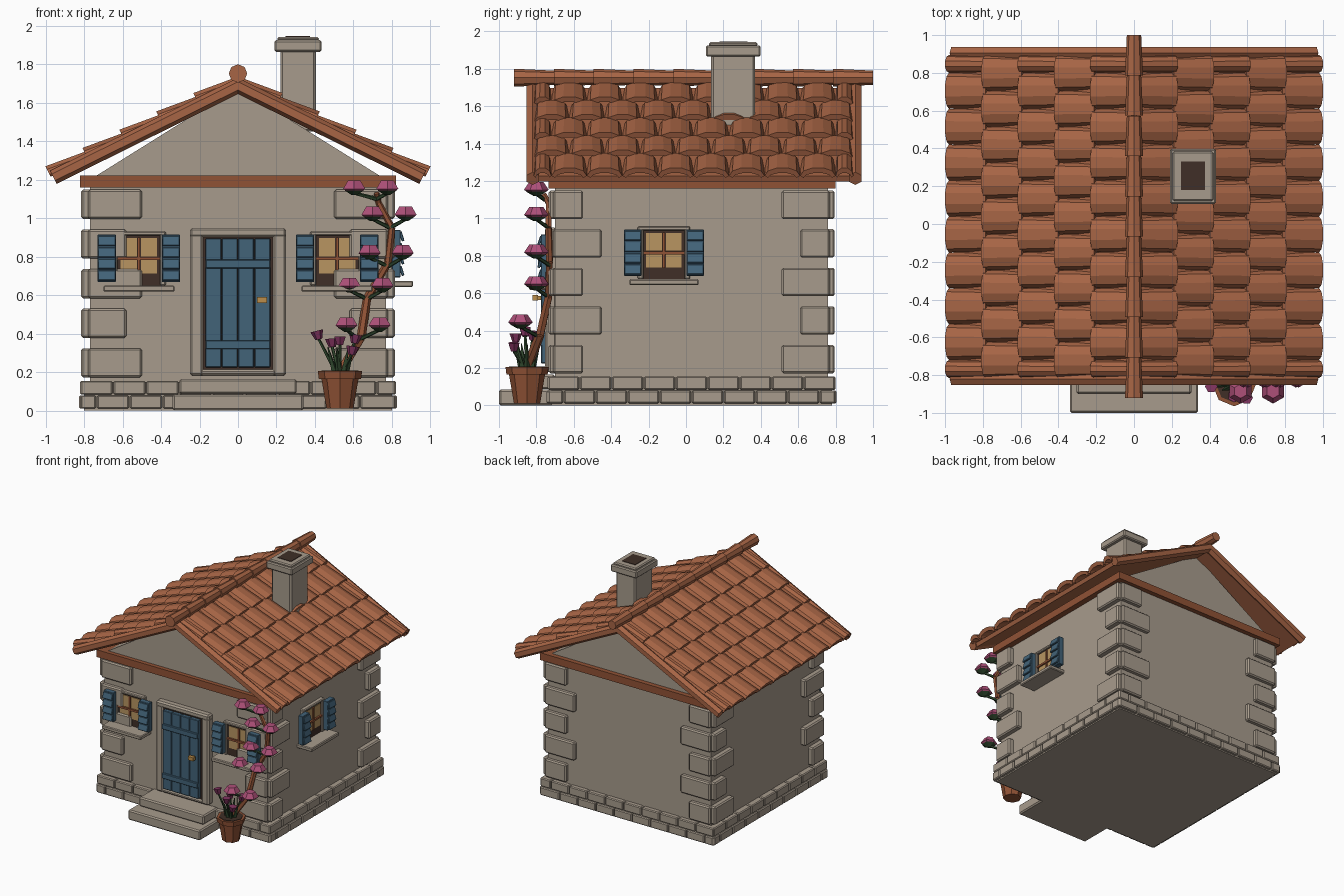
import bpy, bmesh, math
from mathutils import Matrix, Vector

cube = bpy.data.objects.get("Cube")
if cube:
    bpy.data.objects.remove(cube)


def material(name, r, g, b):
    m = bpy.data.materials.new(name)
    m.use_nodes = True
    m.diffuse_color = (r, g, b, 1)
    m.node_tree.nodes["Principled BSDF"].inputs["Base Color"].default_value = (r, g, b, 1)
    return m


STONE = material("warm grey stone", .39, .33, .265)
TILE = material("terracotta tile", .39, .13, .06)
WOOD = material("brown timber", .28, .085, .036)
BLUE = material("blue paint", .055, .125, .19)
PANE = material("amber glass", .48, .30, .12)
DARK = material("dark recess", .05, .028, .02)
PINK = material("pink petals", .42, .08, .19)
PLUM = material("plum petals", .23, .035, .12)
GREEN = material("dark green leaf", .03, .065, .027)
BRASS = material("brass", .5, .27, .07)


class Part:
    """Collects simple solids into one single-coloured object."""

    def __init__(self, name, mat, frame=Matrix()):
        self.name, self.mat, self.frame, self.bm = name, mat, frame, bmesh.new()

    def box(self, x0, x1, y0, y1, z0, z1, tilt=0):
        centre = Matrix.Translation(((x0 + x1) / 2, (y0 + y1) / 2, (z0 + z1) / 2))
        size = Matrix.Diagonal((x1 - x0, y1 - y0, z1 - z0, 1))
        bmesh.ops.create_cube(self.bm, size=1, matrix=centre @ Matrix.Rotation(tilt, 4, 'X') @ size)
        return self

    def cone(self, p, q, r1, r2, sides=6):
        p, q = Vector(p), Vector(q)
        turn = (q - p).to_track_quat('Z', 'Y').to_matrix().to_4x4()
        bmesh.ops.create_cone(self.bm, cap_ends=True, segments=sides, radius1=r1, radius2=r2,
                              depth=(q - p).length, matrix=Matrix.Translation((p + q) / 2) @ turn)
        return self

    def prism(self, loop_a, loop_b):
        a = [self.bm.verts.new(v) for v in loop_a]
        b = [self.bm.verts.new(v) for v in loop_b]
        n = len(a)
        self.bm.faces.new(a)
        self.bm.faces.new(b[::-1])
        for i in range(n):
            self.bm.faces.new((a[i], b[i], b[(i + 1) % n], a[(i + 1) % n]))
        return self

    def done(self, bevel=0):
        bmesh.ops.recalc_face_normals(self.bm, faces=self.bm.faces)
        mesh = bpy.data.meshes.new(self.name)
        self.bm.to_mesh(mesh)
        self.bm.free()
        mesh.materials.append(self.mat)
        ob = bpy.data.objects.new(self.name, mesh)
        ob.matrix_world = self.frame
        bpy.context.collection.objects.link(ob)
        if bevel:
            mod = ob.modifiers.new("Bevel", 'BEVEL')
            mod.width, mod.segments = bevel, 1
        return ob


# Walls and gables
WX, FRONT, BACK, MID = .77, -.70, .76, .04
walls = Part("walls", STONE).box(-WX, WX, FRONT, BACK, .1, 1.2)
gable = [(-WX, 1.2), (WX, 1.2), (0, 1.68)]
walls.prism([(x, FRONT, z) for x, z in gable], [(x, BACK, z) for x, z in gable]).done()
Part("eave_beam", WOOD).box(-.82, .82, -.735, .8, 1.16, 1.222).done()

# Plinth with two staggered brick courses
Part("plinth", STONE).box(-.8, .8, -.72, .78, 0, .148).done()
bricks = Part("plinth_bricks", STONE)
for z0, z1, shift, out in ((.01, .08, .5, .005), (.083, .155, 1, 0)):
    for along_x, lo, hi in ((True, -.82, .82), (False, -.74, .8)):
        edges = [lo] + [lo + (k + shift) * .171 for k in range(9)] + [hi]
        for a, b in zip(edges, edges[1:]):
            if b - a < .03:
                continue
            a, b = a + .003, b - .003
            if along_x:
                bricks.box(a, b, -.74 - out, -.69, z0, z1).box(a, b, .75, .8 + out, z0, z1)
            else:
                bricks.box(-.82 - out, -.76, a, b, z0, z1).box(.76, .82 + out, a, b, z0, z1)
bricks.done(.007)

# Corner stones, alternating long and short
quoins = Part("corner_stones", STONE)
for row in range(5):
    z0 = .172 + row * .206
    for s in (-1, 1):
        for wall, d in ((FRONT, -1), (BACK, 1)):
            long_here = (row % 2 == 0) == (d < 0)
            reach = .27 if long_here else .19
            xs = sorted((s * (WX + .01), s * (WX - reach)))
            quoins.box(*xs, *sorted((wall + d * .035, wall - d * .05)), z0, z0 + .152)
            reach = .15 if long_here else .25
            xs = sorted((s * (WX + .045), s * (WX - .05)))
            quoins.box(*xs, *sorted((wall + d * .01, wall - d * reach)), z0, z0 + .152)
quoins.done(.01)

# Door steps
Part("steps", STONE).box(-.34, .34, -1, -.7, 0, .085).box(-.305, .305, -.9, -.7, .087, .165).done(.01)

# Door
surround = Part("door_surround", STONE).box(-.25, .25, -.755, -.69, .9, .95)
for s in (-1, 1):
    surround.box(*sorted((s * .18, s * .25)), -.755, -.69, .18, .92)
surround.box(-.2, .2, -.755, -.69, .18, .215).done(.012)
Part("door_recess", DARK).box(-.182, .182, -.745, -.69, .215, .902).done()
planks = Part("door_planks", BLUE)
for i in range(4):
    planks.box(-.169 + i * .085, -.087 + i * .085, -.775, -.72, .225, .895)
planks.done(.004)
bars = Part("door_bars", BLUE)
for z in (.32, .74):
    bars.box(-.168, .168, -.79, -.76, z, z + .045)
bars.done(.004)
Part("door_handle", BRASS).box(.1, .15, -.82, -.79, .56, .59).box(.115, .135, -.8, -.77, .565, .585).done()


# Windows, each built facing its local -y
def window(name, frame):
    stone = Part(name + "_surround", STONE, frame).box(-.14, .14, -.035, .02, .12, .142)
    stone.box(-.185, .185, -.14, .02, -.172, -.14)
    for s in (-1, 1):
        stone.box(*sorted((s * .11, s * .14)), -.035, .02, -.14, .13)
    stone.done(.006)
    Part(name + "_recess", DARK, frame).box(-.112, .112, -.018, .02, -.14, .122).done()
    panes = Part(name + "_panes", PANE, frame)
    for s in (-1, 1):
        xs = sorted((s * .01, s * .095))
        panes.box(*xs, -.023, -.01, .012, .108).box(*xs, -.023, -.01, -.078, -.008)
    panes.done()
    bars = Part(name + "_bars", WOOD, frame).box(-.11, .11, -.034, -.01, -.007, .009)
    bars.box(-.007, .007, -.03, -.01, -.08, .11).done()
    shutters = Part(name + "_shutters", BLUE, frame)
    for s in (-1, 1):
        c = s * .167
        shutters.box(c - .047, c + .047, -.075, -.03, -.122, .125)
        for i in range(4):
            z = -.115 + i * .06
            shutters.box(c - .045, c + .045, -.088, -.073, z, z + .052, tilt=-.3)
    shutters.done(.003)


for s, side in ((-1, "right"), (1, "left")):
    window("front_%s_window" % side, Matrix.Translation((s * .515, FRONT, .79)))
window("side_window", Matrix.Translation((WX, -.118, .815)) @ Matrix.Rotation(math.pi / 2, 4, 'Z'))

# Roof: boards, barrel tiles and verge poles on both slopes
ANGLE = math.atan(.495)
CO, SI = math.cos(ANGLE), math.sin(ANGLE)
ROW, PITCH, TOP = .192 / CO, .19, 1.69


def on_roof(side, u, y, w):
    return (side * (u * CO + w * SI), y, TOP - u * SI + w * CO)


def arch(side, u, y, width, lift):
    """Cross-section of a barrel tile with an outer and an inner arc."""
    steps = [math.pi * i / 5 for i in range(6)]
    outer = [on_roof(side, u, y - math.cos(a) * width / 2, lift + .05 * math.sin(a)) for a in steps]
    inner = [on_roof(side, u, y - math.cos(a) * width * .4, lift - .012 + .03 * math.sin(a)) for a in steps]
    return outer + inner[::-1]


boards = Part("roof_boards", TILE)
tiles = Part("roof_tiles", TILE)
poles = Part("verge_poles", TILE)
START = MID - 4.5 * PITCH
for s in (-1, 1):
    section = [(0, -.025), (5 * ROW - .01, -.025), (5 * ROW - .01, .008), (0, .008)]
    boards.prism(*[[on_roof(s, u, y, w) for u, w in section] for y in (-.82, .9)])
    for row in range(5):
        if row % 2:
            cells = [(START + (k + .5) * PITCH, PITCH) for k in range(9)]
        else:
            cells = [(START + (k + 1) * PITCH, PITCH) for k in range(8)]
            cells += [(START + PITCH * .25, PITCH / 2), (START + PITCH * 8.75, PITCH / 2)]
        for y, width in cells:
            tiles.prism(arch(s, row * ROW, y, width * .94, -.004),
                        arch(s, (row + 1) * ROW + .012, y, width, .02))
    for y in (-.82, .905):
        poles.cone(on_roof(s, -.01, y, -.002), on_roof(s, 5 * ROW, y, -.002), .038, .038)
boards.done()
tiles.done()
poles.done()

# Ridge tiles
ridge = Part("ridge_tiles", TILE)
for i in range(9):
    y = -.92 + i * 1.92 / 9
    ridge.cone((0, y, 1.752), (0, y + .213, 1.752), .048, .038, 8)
ridge.done()

# Chimney with open cap
Part("chimney", STONE).box(.22, .405, .135, .37, 1.45, 1.88).done(.012)
cap = Part("chimney_cap", STONE).box(.19, .435, .107, .398, 1.865, 1.925)
cap.box(.205, .42, .122, .383, 1.92, 1.942).done(.008)
Part("chimney_flue", DARK).box(.248, .375, .18, .33, 1.9, 1.946).done()

# Flower pot
PX, PY = .53, -.85
pot = Part("flower_pot", WOOD).cone((PX, PY, .01), (PX, PY, .17), .07, .097, 8)
pot.cone((PX, PY, .165), (PX, PY, .205), .11, .115, 8).done()
Part("pot_soil", DARK).cone((PX, PY, .2), (PX, PY, .209), .095, .095, 8).done()

# Climbing stem
trunk = [(.53, -.85, .2), (.64, -.78, .38), (.67, -.735, .58), (.78, -.73, .77),
         (.8, -.735, .95), (.73, -.735, 1.08), (.72, -.76, 1.13)]
stem = Part("climbing_stem", WOOD)
for i, (p, q) in enumerate(zip(trunk, trunk[1:])):
    stem.cone(p, q, .026 - i * .002, .024 - i * .002)
stem.done()

# Paired blossoms on short twigs
twigs = Part("twigs", GREEN)
calyx = Part("blossom_leaves", GREEN)
petals = Part("blossoms", PINK)
pairs = [(.65, -.885, .455, (.63, -.79, .37)), (.665, -.8, .66, (.67, -.735, .58)),
         (.77, -.8, .83, (.78, -.73, .75)), (.785, -.8, 1.03, (.79, -.735, .95)),
         (.69, -.8, 1.165, (.72, -.755, 1.1))]
for x, y, z, root in pairs:
    for s in (-1, 1):
        f = Vector((x + s * .086, y, z))
        up = Vector((0, 0, 1))
        twigs.cone(root, f - up * .035, .012, .009, 5)
        calyx.cone(f - up * .045, f - up * .022, .015, .055)
        petals.cone(f - up * .026, f - up * .012, .046, .066)
        petals.cone(f - up * .012, f + up * .03, .066, .038)
twigs.done()
calyx.done()
petals.done()

# Small buds and leaves growing from the pot
bud_stems = Part("bud_stems", GREEN)
buds = Part("buds", PLUM)
for dx, dy, z in ((-.11, -.01, .37), (.0, -.06, .34), (.075, .03, .35), (-.04, .05, .33), (.06, -.07, .29)):
    root, tip = Vector((PX + dx * .2, PY + dy * .2, .2)), Vector((PX + dx, PY + dy, z))
    bud_stems.cone(root, tip, .01, .008, 5)
    buds.cone(tip, tip + Vector((dx * .1, 0, .045)), .018, .034)
for i in range(7):
    a = i * math.tau / 7
    lean = Vector((math.cos(a) * .07, math.sin(a) * .07, .13))
    bud_stems.cone((PX + math.cos(a) * .03, PY + math.sin(a) * .03, .2), Vector((PX, PY, .2)) + lean, .018, .003, 4)
bud_stems.done()
buds.done()
